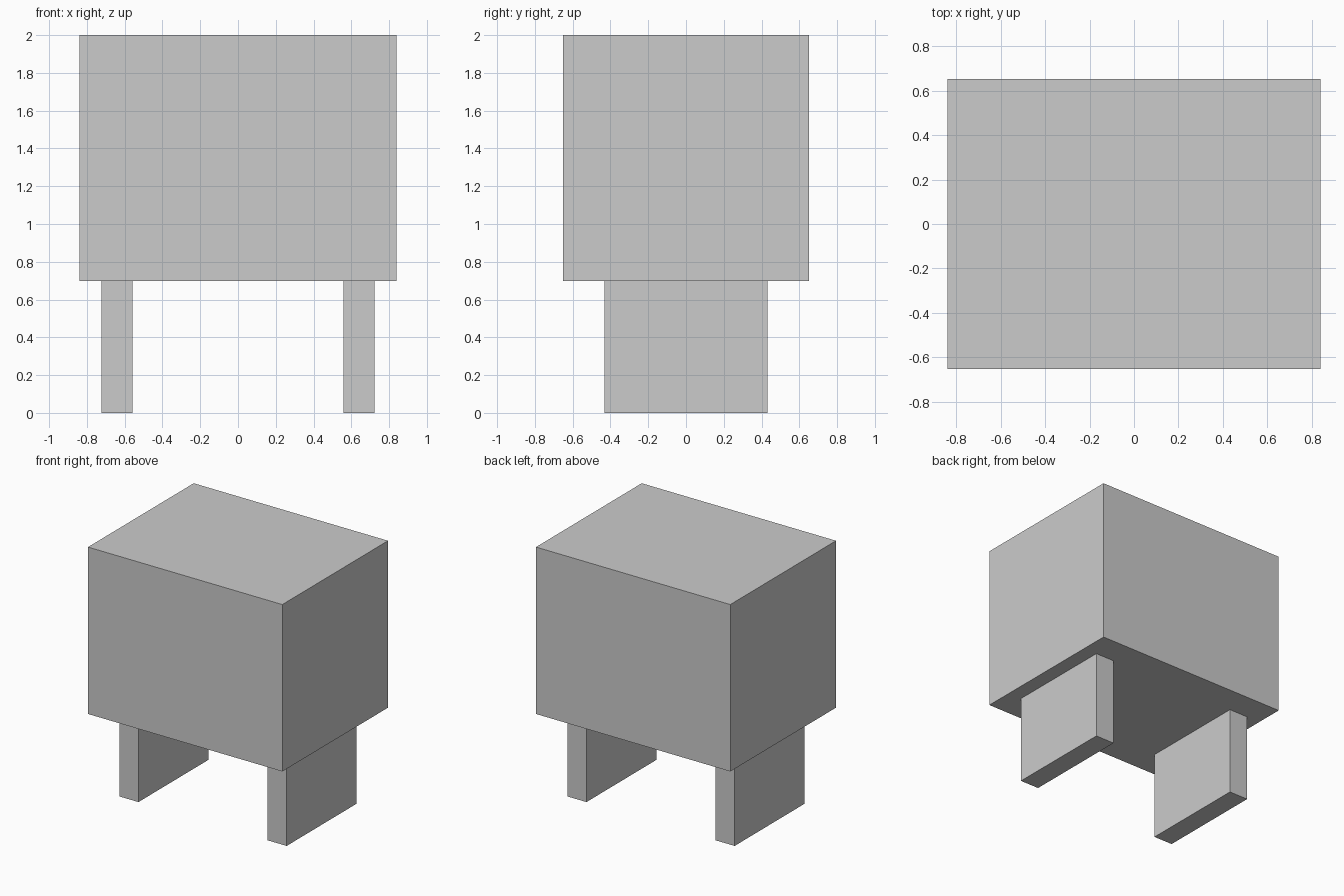
import bpy

if "Cube" in bpy.data.objects:
    bpy.data.objects.remove(bpy.data.objects["Cube"])


def box(name, x, y, z):
    """Box from (min, max) ranges on each axis."""
    bpy.ops.mesh.primitive_cube_add(size=1, location=[(a + b) / 2 for a, b in (x, y, z)])
    obj = bpy.context.object
    obj.name = name
    obj.scale = [b - a for a, b in (x, y, z)]
    bpy.ops.object.transform_apply(location=False, rotation=False, scale=True)
    return obj


BODY_BOTTOM = 0.697

# Main block
box("body", (-0.839, 0.839), (-0.652, 0.652), (BODY_BOTTOM, 2.0))

# Slab legs, mirrored left and right
for side, name in ((-1, "left_leg"), (1, "right_leg")):
    x = sorted((side * 0.558, side * 0.722))
    box(name, x, (-0.431, 0.431), (0.0, BODY_BOTTOM))
